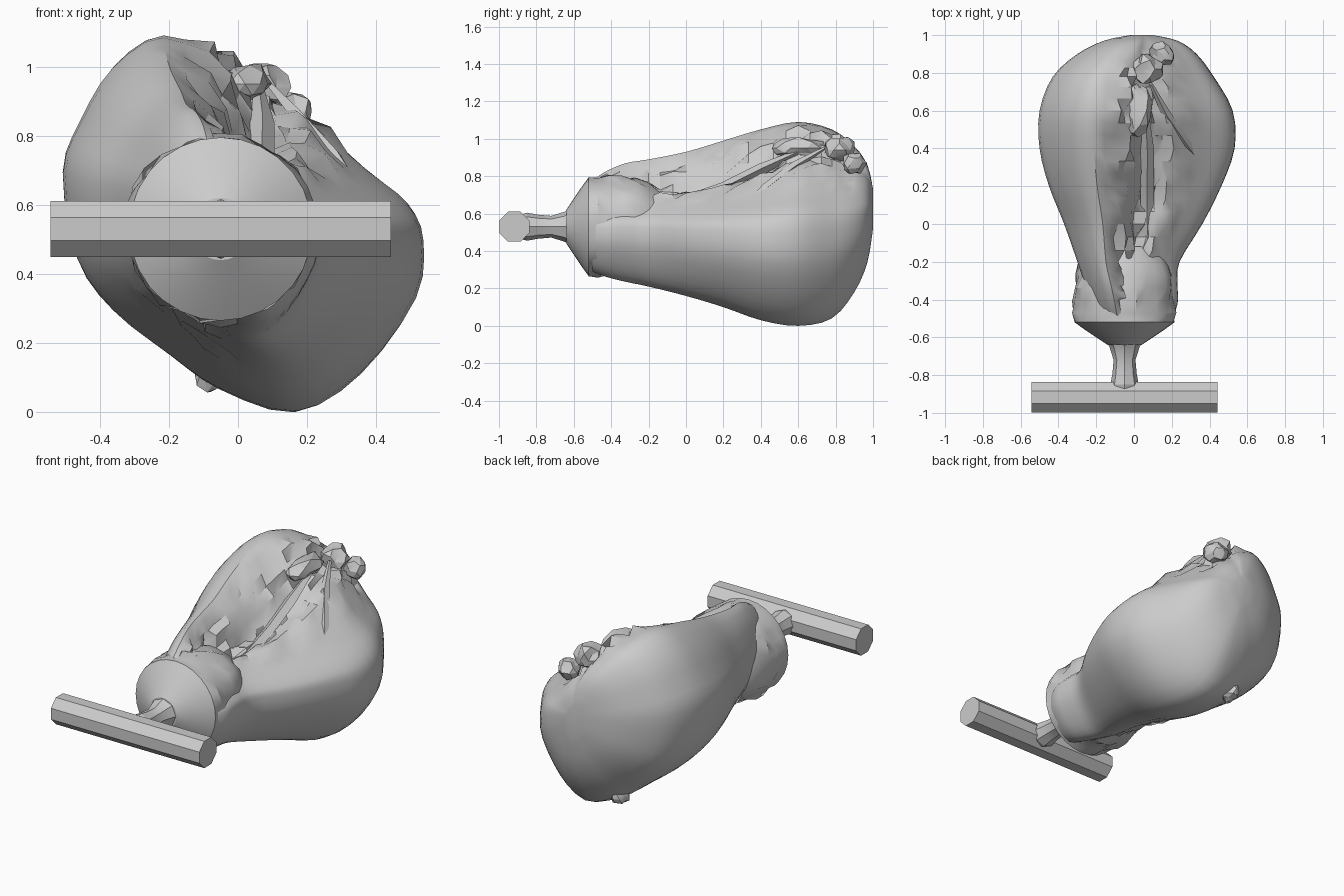
import bpy, bmesh, math, random
from mathutils import Vector, Matrix

random.seed(4)
cube = bpy.data.objects.get("Cube")
if cube:
    bpy.data.objects.remove(cube)

grey = bpy.data.materials.new("plain grey")
grey.use_nodes = True
COLOUR = (0.6, 0.6, 0.6, 1)
grey.diffuse_color = COLOUR
grey.node_tree.nodes["Principled BSDF"].inputs["Base Color"].default_value = COLOUR


def finish(bm, name, angle):
    bmesh.ops.recalc_face_normals(bm, faces=bm.faces)
    mesh = bpy.data.meshes.new(name)
    bm.to_mesh(mesh)
    bm.free()
    obj = bpy.data.objects.new(name, mesh)
    bpy.context.collection.objects.link(obj)
    mesh.materials.append(grey)
    bpy.ops.object.select_all(action='DESELECT')
    obj.select_set(True)
    bpy.context.view_layer.objects.active = obj
    bpy.ops.object.shade_smooth_by_angle(angle=math.radians(angle))


def loft(rings):
    bm = bmesh.new()
    loops = [[bm.verts.new(p) for p in ring] for ring in rings]
    n = len(loops[0])
    for a, b in zip(loops, loops[1:]):
        for i in range(n):
            bm.faces.new((a[i], a[(i + 1) % n], b[(i + 1) % n], b[i]))
    bm.faces.new(loops[0])
    bm.faces.new(loops[-1])
    return bm


def spline(a, b, c, d, t):
    return 0.5 * (2 * b + (c - a) * t + (2 * a - 5 * b + 4 * c - d) * t * t
                  + (3 * b - a - 3 * c + d) * t ** 3)


# Soft body: stations of y, x range, z range and crease depth
stations = [Vector(s) for s in (
    (-.5, -.2, .2, .29, .78, .5), (-.42, -.23, .23, .26, .83, .8),
    (-.32, -.26, .23, .235, .87, 1), (-.2, -.30, .24, .21, .89, 1),
    (0, -.37, .36, .16, .93, .95), (.2, -.45, .46, .10, .99, .85),
    (.4, -.50, .53, .03, 1.05, .6), (.6, -.50, .52, 0, 1.09, .25),
    (.78, -.43, .42, .04, 1.05, .05), (.9, -.30, .33, .18, .96, 0),
    (.97, -.16, .23, .34, .86, 0), (1, -.02, .10, .52, .73, 0))]
# Two-lobed outline in unit coordinates, with the creased variant of its upper right
full = [(1, .46), (.96, .57), (.85, .66), (.68, .81), (.56, .88), (.47, .96), (.28, 1),
        (.14, .92), (.05, .78), (0, .64), (.04, .41), (.14, .27), (.3, .15),
        (.44, .06), (.65, 0), (.83, .1), (.98, .3)]
creased = {1: (.96, .53), 2: (.85, .61), 3: (.68, .71), 4: (.56, .67), 5: (.43, .84)}
STEPS, SUB = 3, 3


def section(s):
    pts = []
    for i, p in enumerate(full):
        u, v = Vector(p).lerp(Vector(creased.get(i, p)), s[5])
        pts.append(Vector((s[1] + u * (s[2] - s[1]), s[0], s[3] + v * (s[4] - s[3]))))
    n = len(pts)
    return [spline(*(pts[(i + k) % n] for k in (-1, 0, 1, 2)), j / SUB)
            for i in range(n) for j in range(SUB)]


rings = []
last = len(stations) - 1
for i in range(last):
    near = [stations[min(max(i + k, 0), last)] for k in (-1, 0, 1, 2)]
    for j in range(STEPS):
        rings.append(section(spline(*near, j / STEPS)))
rings.append(section(stations[-1]))
# Crumpled cloth along the crease and along the lower left seam
for r, ring in enumerate(rings[:-7]):
    for k, p in enumerate(ring):
        if 3 * SUB - 1 <= k <= 6 * SUB - 2:
            push = .01 * (-1) ** (k + r // 2) + random.uniform(-.012, .012)
            p += Vector((push, 0, push + random.uniform(-.01, .01)))
        elif 11 * SUB <= k <= 13 * SUB and r < 15:
            p += Vector((1, 0, 1)) * random.uniform(-.012, .012)
finish(loft(rings), "bag_body", 32)


# Tied knots of cloth
def knot(name, centre, size, amount):
    bm = bmesh.new()
    bmesh.ops.create_icosphere(bm, subdivisions=2, radius=1)
    for v in bm.verts:
        v.co *= random.uniform(1 - amount, 1)
        v.co = Vector(c + a * b for c, a, b in zip(centre, v.co, size))
    finish(bm, name, 20)


knot("top_knot", (.07, .82, .94), (.09, .10, .085), .35)
knot("back_gather", (.15, .90, .87), (.08, .07, .07), .3)
knot("top_gather", (.02, .60, .95), (.09, .17, .07), .35)
knot("bottom_knot", (-.08, .74, .11), (.06, .07, .065), .3)


# Raised folds running out from the knot
def fold(name, path, width):
    rows = []
    pts = [Vector(p) for p in path]
    for i, p in enumerate(pts):
        along = (pts[min(i + 1, len(pts) - 1)] - pts[max(i - 1, 0)]).normalized()
        side = along.cross(Vector((0, 0, 1))).normalized()
        up = side.cross(along)
        w = width * (1 if 0 < i < len(pts) - 1 else .4)
        rows.append([p + side * w, p + up * w * .8, p - side * w, p - up * w])
    finish(loft(rows), name, 25)


fold("side_fold", [(.09, .74, .95), (.17, .58, .86), (.28, .42, .74), (.41, .24, .55)], .025)
fold("crease_fold", [(.06, .62, .94), (.07, .4, .84), (.07, .2, .74), (.07, 0, .67),
                     (.08, -.2, .65), (.1, -.4, .62)], .035)


# Turned neck: rounded head gathered behind, tapering to a thin stem
def turned(name, profile, sides, angle, crumple):
    rows = [[Vector((-.05 + q * math.cos(a * math.tau / sides), y,
                     .53 + q * math.sin(a * math.tau / sides)))
             for a in range(sides)
             for q in [r - (random.uniform(0, crumple) if y > -.5 else 0)]]
            for y, r in profile]
    finish(loft(rows), name, angle)


turned("neck_head", [(-.12, .2), (-.2, .26), (-.27, .28), (-.34, .285), (-.41, .285),
                     (-.47, .285), (-.52, .265), (-.56, .21), (-.6, .15), (-.64, .09)],
       28, 32, .035)
turned("stem", [(-.58, .12), (-.65, .08), (-.72, .058), (-.79, .064), (-.85, .075),
                (-.9, .06)], 8, 25, 0)

# Crossbar handle: octagonal rod
bm = bmesh.new()
bmesh.ops.create_cone(bm, cap_ends=True, segments=8, radius1=.087, radius2=.087, depth=.985,
                      matrix=Matrix.Translation((-.05, -.918, .53))
                      @ Matrix.Rotation(math.pi / 2, 4, 'Y')
                      @ Matrix.Rotation(math.pi / 8, 4, 'Z'))
finish(bm, "handle_bar", 25)
